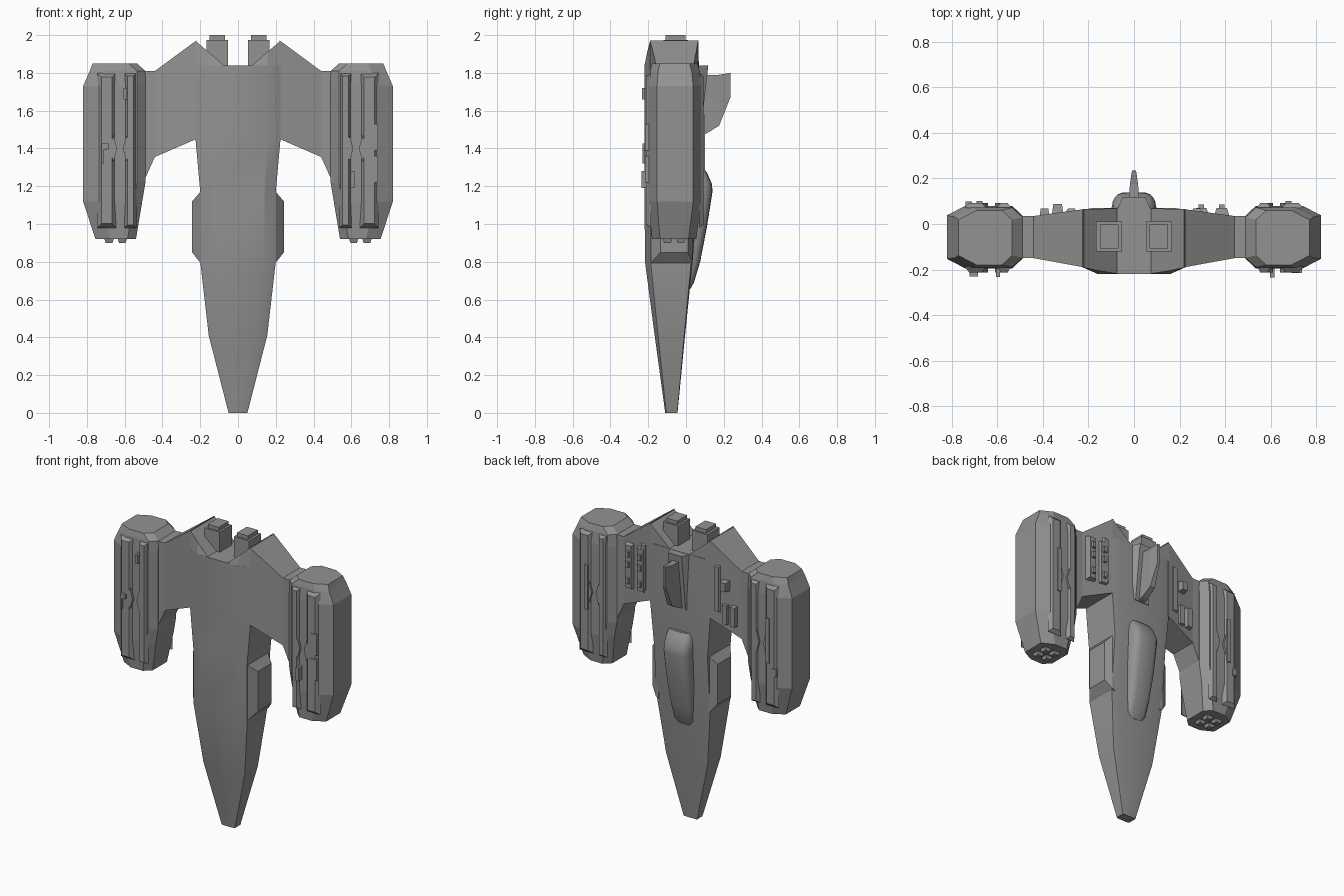
import bpy, bmesh, math

cube = bpy.data.objects.get("Cube")
if cube:
    bpy.data.objects.remove(cube, do_unlink=True)

GREY = (0.29, 0.29, 0.29, 1.0)
hull_grey = bpy.data.materials.new("hull_grey")
hull_grey.use_nodes = True
hull_grey.diffuse_color = GREY
hull_grey.node_tree.nodes["Principled BSDF"].inputs["Base Color"].default_value = GREY


def loft(name, rings, side=1, smooth=None):
    """Skin a row of matching point rings and cap both ends."""
    bm = bmesh.new()
    rows = [[bm.verts.new((side * x, y, z)) for x, y, z in ring] for ring in rings]
    count = len(rows[0])
    for low, high in zip(rows, rows[1:]):
        for i in range(count):
            j = (i + 1) % count
            bm.faces.new((low[i], low[j], high[j], high[i]))
    bm.faces.new(rows[0])
    bm.faces.new(rows[-1])
    bmesh.ops.recalc_face_normals(bm, faces=bm.faces)
    mesh = bpy.data.meshes.new(name)
    bm.to_mesh(mesh)
    bm.free()
    mesh.materials.append(hull_grey)
    obj = bpy.data.objects.new(name, mesh)
    bpy.context.collection.objects.link(obj)
    if smooth:
        bpy.ops.object.select_all(action="DESELECT")
        obj.select_set(True)
        bpy.context.view_layer.objects.active = obj
        bpy.ops.object.shade_smooth_by_angle(angle=math.radians(smooth))
    return obj


def rect_xz(x0, x1, z0, z1, y, inset=0):
    x0, x1, z0, z1 = x0 + inset, x1 - inset, z0 + inset, z1 - inset
    return [(x0, y, z0), (x1, y, z0), (x1, y, z1), (x0, y, z1)]


def rect_xy(x0, x1, y0, y1, z):
    return [(x0, y0, z), (x1, y0, z), (x1, y1, z), (x0, y1, z)]


def rect_yz(x, y0, y1, z0, z1):
    return [(x, y0, z0), (x, y1, z0), (x, y1, z1), (x, y0, z1)]


def plate(name, x0, x1, z0, z1, base, top, inset=0.0, side=1):
    """Raised panel on a front or back surface."""
    loft(name, [rect_xz(x0, x1, z0, z1, base), rect_xz(x0, x1, z0, z1, top, inset)], side)


def both(name, rings, smooth=None):
    for side, word in ((1, "left"), (-1, "right")):
        loft(f"{word}_{name}", rings, side, smooth)


# Central hull, tapering to the nose at the bottom
def hull_ring(z, w, front, back, chamfer):
    return [(-0.7 * w, front, z), (0.7 * w, front, z), (w, front + chamfer, z),
            (w, back - chamfer / 4, z), (0.8 * w, back, z), (-0.8 * w, back, z),
            (-w, back - chamfer / 4, z), (-w, front + chamfer, z)]


loft("hull", [hull_ring(*r) for r in (
    (0, 0.05, -0.11, -0.045, 0.006),
    (0.41, 0.155, -0.166, -0.005, 0.018),
    (0.8, 0.2, -0.217, 0.035, 0.03),
    (1.17, 0.2, -0.22, 0.065, 0.03),
    (1.45, 0.225, -0.22, 0.07, 0.03),
    (1.84, 0.225, -0.22, 0.07, 0.03))], smooth=25)

# Peaked shoulders either side of the engine notch
both("shoulder", [
    [(0.075, -0.22, 1.838), (0.155, -0.22, 1.838), (0.225, -0.19, 1.838),
     (0.225, 0.065, 1.838), (0.075, 0.07, 1.838)],
    [(0.076, -0.217, 1.841), (0.155, -0.205, 1.91), (0.225, -0.19, 1.97),
     (0.225, 0.065, 1.97), (0.076, 0.068, 1.841)]])

# Wings
both("wing", [
    rect_yz(0.22, -0.19, 0.065, 1.45, 1.972),
    rect_yz(0.44, -0.15, 0.035, 1.355, 1.81),
    rect_yz(0.51, -0.15, 0.035, 1.2, 1.81)])

# Engines in the notch
both("engine_block", [rect_xy(0.053, 0.166, -0.12, 0.01, z) for z in (1.8, 1.975)])
both("engine_nozzle", [rect_xy(0.068, 0.15, -0.108, -0.002, z) for z in (1.95, 2.0)])

# Side intakes
both("intake", [
    rect_yz(0.18, -0.188, 0.035, 0.785, 1.19),
    rect_yz(0.2, -0.185, 0.035, 0.795, 1.17),
    rect_yz(0.243, -0.135, 0.01, 0.85, 1.12)])


# Canopy
def arch(z, w, base, top):
    ring = []
    for i in range(13):
        a = math.pi * i / 12
        c, s = math.cos(a), math.sin(a)
        ring.append((math.copysign(abs(c) ** 0.5, c) * w, base + (top - base) * s ** 0.5, z))
    return ring


loft("canopy", [arch(*r) for r in (
    (0.655, 0.05, -0.02, 0.022), (0.69, 0.072, -0.02, 0.042),
    (0.8, 0.084, -0.02, 0.075), (0.98, 0.095, 0, 0.11),
    (1.17, 0.1, 0, 0.14), (1.21, 0.1, 0, 0.138),
    (1.27, 0.096, 0, 0.112), (1.305, 0.085, 0, 0.085))], smooth=40)

# Dorsal spine and tail fin
loft("spine", [
    [(-0.08, 0.05, 1.46), (0.08, 0.05, 1.46), (0.05, 0.075, 1.46), (-0.05, 0.075, 1.46)],
    [(-0.08, 0.05, 1.838), (0.08, 0.05, 1.838), (0.05, 0.118, 1.838), (-0.05, 0.118, 1.838)]])


def fin_ring(y, w, z0, z1):
    return rect_xz(-w, w, z0, z1, y)


loft("tail_fin", [fin_ring(*r) for r in (
    (0.06, 0.024, 1.46, 1.82), (0.11, 0.022, 1.48, 1.79),
    (0.175, 0.018, 1.52, 1.79), (0.235, 0.009, 1.67, 1.8))])


# Outer pods
def pod_ring(z, x0, x1, y0, y1):
    inner, outer, cut = 0.045, 0.08, 0.042
    return [(x0, y0 + cut, z), (x0 + inner, y0, z), (x1 - outer, y0, z), (x1, y0 + cut, z),
            (x1, y1 - cut, z), (x1 - outer, y1, z), (x0 + inner, y1, z), (x0, y1 - cut, z)]


both("pod", [pod_ring(*r) for r in (
    (0.92, 0.54, 0.755, -0.18, 0.055),
    (1.12, 0.507, 0.82, -0.195, 0.08),
    (1.22, 0.49, 0.82, -0.195, 0.08),
    (1.73, 0.49, 0.82, -0.195, 0.08),
    (1.81, 0.49, 0.785, -0.19, 0.072),
    (1.85, 0.535, 0.77, -0.18, 0.06))])

for side, word in ((1, "left"), (-1, "right")):
    # Long ridges with a pinched waist, on the front and back of each pod
    for face, skin, tip in (("front", -0.185, -0.212), ("back", 0.07, 0.092)):
        plate(f"{word}_{face}_inner_ridge", 0.538, 0.602, 0.98, 1.8, skin, tip, 0.016, side)
        plate(f"{word}_{face}_outer_ridge", 0.645, 0.745, 0.98, 1.8, skin, tip, 0.022, side)
        for n, x in enumerate((0.59, 0.66)):
            outline = [(x - 0.02, 1.4), (x, 1.33), (x + 0.02, 1.4), (x, 1.47)]
            loft(f"{word}_{face}_waist_{n}",
                 [[(px, y, pz) for px, pz in outline] for y in (skin, tip)], side)
    # Thruster grille under each pod
    for i, x in enumerate((0.585, 0.655)):
        for j, y in enumerate((-0.125, -0.055)):
            loft(f"{word}_thruster_{i}{j}", [
                rect_xy(x, x + 0.055, y, y + 0.055, 0.93),
                rect_xy(x + 0.01, x + 0.045, y + 0.01, y + 0.045, 0.9)], side)
    # Long vent strip on the back of each pod
    plate(f"{word}_vent_strip", 0.665, 0.69, 1.28, 1.58, 0.08, 0.1, 0, side)
    plate(f"{word}_wing_rib", 0.25, 0.3, 1.5, 1.82, 0.05, 0.068, 0.01, side)

# Small fittings, different on each side
plate("right_pod_hatch", 0.588, 0.606, 1.66, 1.72, -0.19, -0.232, 0, -1)
plate("right_pod_bracket", 0.685, 0.722, 1.395, 1.425, -0.19, -0.23, 0, -1)
plate("right_pod_bracket_leg", 0.71, 0.722, 1.32, 1.4, -0.19, -0.23, 0, -1)
plate("left_pod_hatch", 0.596, 0.616, 1.19, 1.28, -0.19, -0.235)
plate("left_pod_upper_panel", 0.69, 0.738, 1.39, 1.53, -0.18, -0.216)
plate("left_pod_lower_panel", 0.69, 0.738, 1.22, 1.36, -0.18, -0.216)
plate("right_pod_back_bracket", 0.71, 0.74, 1.2, 1.25, 0.07, 0.098, 0, -1)
plate("right_wing_hatch", 0.31, 0.36, 1.66, 1.73, 0.04, 0.088, 0.006, -1)
for n, x in enumerate((0.31, 0.37)):
    plate(f"right_wing_panel_{n}", x, x + 0.045, 1.43, 1.57, 0.03, 0.068, 0.006, -1)
for i, x in enumerate((0.27, 0.36)):
    plate(f"left_wing_bank_{i}", x - 0.01, x + 0.06, 1.48, 1.79, 0.03, 0.07, 0.012)
    for z in (1.52, 1.63, 1.7):
        plate(f"left_wing_cell_{i}", x + 0.01, x + 0.04, z, z + 0.045, 0.05, 0.085, 0.004)
